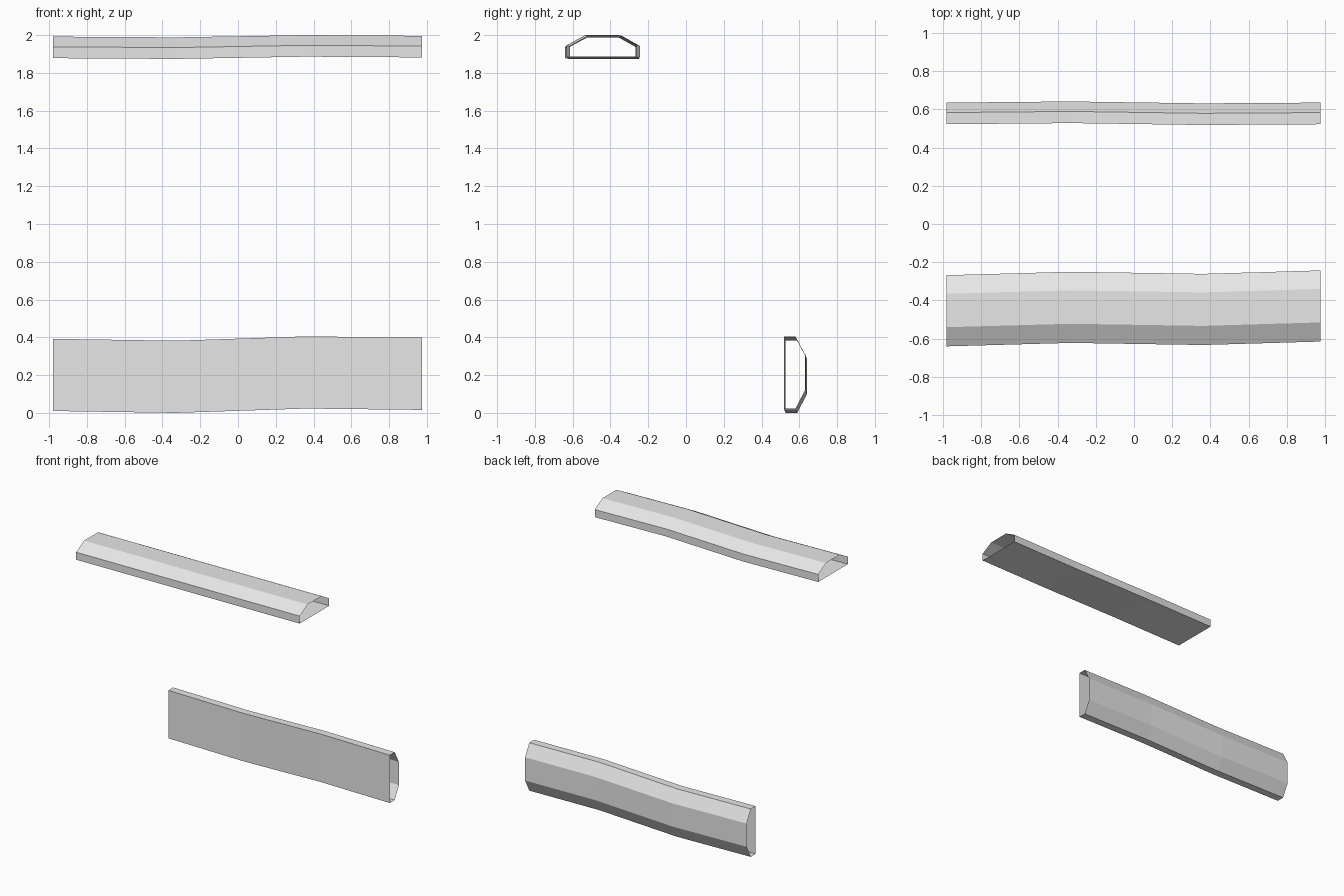
import bpy
import bmesh

cube = bpy.data.objects.get("Cube")
if cube:
    bpy.data.objects.remove(cube, do_unlink=True)

grey = bpy.data.materials.new("light_grey")
grey.use_nodes = True
colour = (0.8, 0.8, 0.8, 1.0)
grey.diffuse_color = colour
grey.node_tree.nodes["Principled BSDF"].inputs["Base Color"].default_value = colour

STATIONS = (-0.98, -0.33, 0.36, 0.975)


def make_tube(name, section, drift):
    """Open-ended tube: a (y, z) section swept along x, shifted a little at each station."""
    bm = bmesh.new()
    rings = [[bm.verts.new((x, y + dy, z + dz)) for y, z in section]
             for x, (dy, dz) in zip(STATIONS, drift)]
    n = len(section)
    for a, b in zip(rings, rings[1:]):
        for i in range(n):
            j = (i + 1) % n
            bm.faces.new((a[i], a[j], b[j], b[i]))
    # Make the walls face away from the tube's axis
    bmesh.ops.recalc_face_normals(bm, faces=bm.faces)
    bm.normal_update()
    centre_y = sum(p[0] for p in section) / n
    centre_z = sum(p[1] for p in section) / n
    facing = 0.0
    for f in bm.faces:
        c = f.calc_center_median()
        facing += f.normal.y * (c.y - centre_y) + f.normal.z * (c.z - centre_z)
    if facing < 0:
        bmesh.ops.reverse_faces(bm, faces=bm.faces)
    mesh = bpy.data.meshes.new(name)
    bm.to_mesh(mesh)
    bm.free()
    mesh.materials.append(grey)
    obj = bpy.data.objects.new(name, mesh)
    bpy.context.collection.objects.link(obj)
    return obj


# Upper beam, lying flat with its bevelled side up
make_tube("upper_beam",
          [(-0.64, 1.878), (-0.64, 1.938), (-0.54, 1.992),
           (-0.365, 1.992), (-0.268, 1.938), (-0.268, 1.878)],
          [(0, 0), (0.018, -0.004), (0.007, 0.008), (0.025, 0.004)])

# Lower beam, standing on edge with its bevelled side to the back
make_tube("lower_beam",
          [(0.522, 0.01), (0.583, 0.01), (0.635, 0.11),
           (0.635, 0.295), (0.583, 0.392), (0.522, 0.392)],
          [(0, 0), (0.006, -0.01), (-0.004, 0.013), (0, 0.006)])
